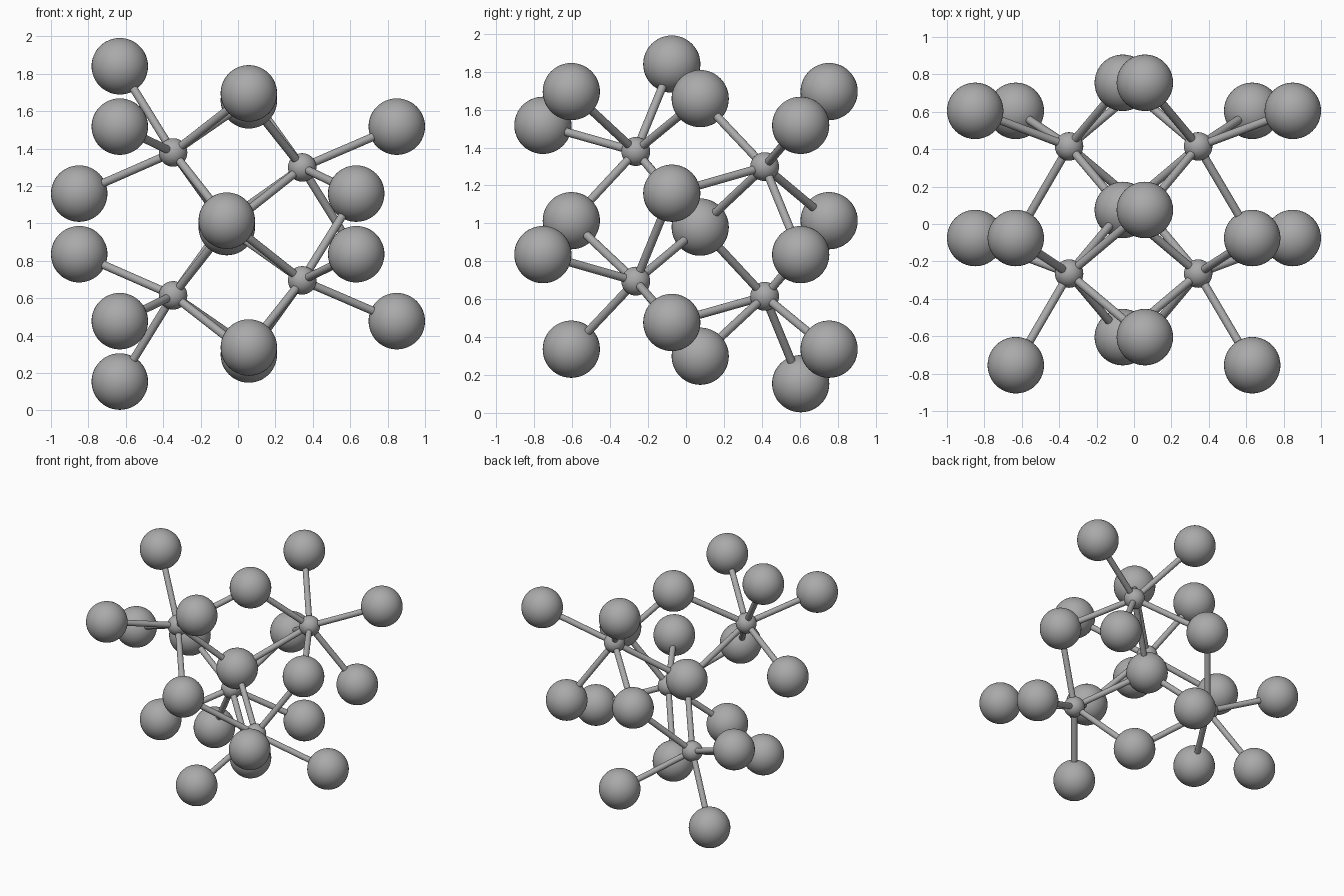
import bpy
from mathutils import Vector

default = bpy.data.objects.get("Cube")
if default:
    bpy.data.objects.remove(default, do_unlink=True)

CENTRE = Vector((0, 0.075, 0.997))
BALL_R, NODE_R, ROD_R = 0.151, 0.076, 0.022
GLIDE = 0.68  # half of the repeat along y

grey = bpy.data.materials.new("grey")
grey.use_nodes = True
colour = (0.4, 0.4, 0.4, 1)
grey.diffuse_color = colour
grey.node_tree.nodes["Principled BSDF"].inputs["Base Color"].default_value = colour


def finish(name):
    ob = bpy.context.object
    ob.name = name
    ob.data.materials.append(grey)
    bpy.ops.object.shade_smooth_by_angle()
    return ob


def sphere(name, pos, radius):
    bpy.ops.mesh.primitive_uv_sphere_add(
        segments=40, ring_count=24, radius=radius, location=CENTRE + pos)
    return finish(name)


def rod(name, a, b):
    d = b - a
    bpy.ops.mesh.primitive_cylinder_add(
        vertices=20, radius=ROD_R, depth=d.length, location=CENTRE + (a + b) / 2,
        rotation=d.to_track_quat("Z", "Y").to_euler())
    return finish(name)


# Upper clusters: a small hub and the seven large balls joined to it
left_hub = (-0.347, -0.34, 0.382)
left_balls = [(-0.632, -0.15, 0.843), (0.058, -0.68, 0.698), (0.058, 0, 0.661),
              (-0.632, -0.83, 0.52), (-0.849, -0.15, 0.162),
              (-0.06, -0.68, 0.017), (-0.06, 0, -0.017)]
right_hub = (0.343, 0.34, 0.302)
right_balls = [(0.058, 0.68, 0.698), (0.058, 0, 0.661), (0.849, 0.53, 0.52),
               (0.632, -0.15, 0.162), (-0.06, 0.68, 0.017),
               (-0.06, 0, -0.017), (0.632, 0.53, -0.162)]


def glide(p, shift):
    return (p[0], p[1] + shift, -p[2])


# Lower clusters repeat the upper ones, flipped in z and shifted along y
clusters = []
for hub, balls, shift in ((left_hub, left_balls, GLIDE), (right_hub, right_balls, -GLIDE)):
    clusters.append((hub, balls))
    clusters.append((glide(hub, shift), [glide(b, shift) for b in balls]))

# Hubs, rods and balls; a ball shared by several hubs is built once
built = set()
for hub, balls in clusters:
    sphere("hub", Vector(hub), NODE_R)
    for b in balls:
        rod("rod", Vector(hub), Vector(b))
        key = tuple(round(c, 2) + 0.0 for c in b)
        if key not in built:
            built.add(key)
            sphere("ball", Vector(b), BALL_R)
